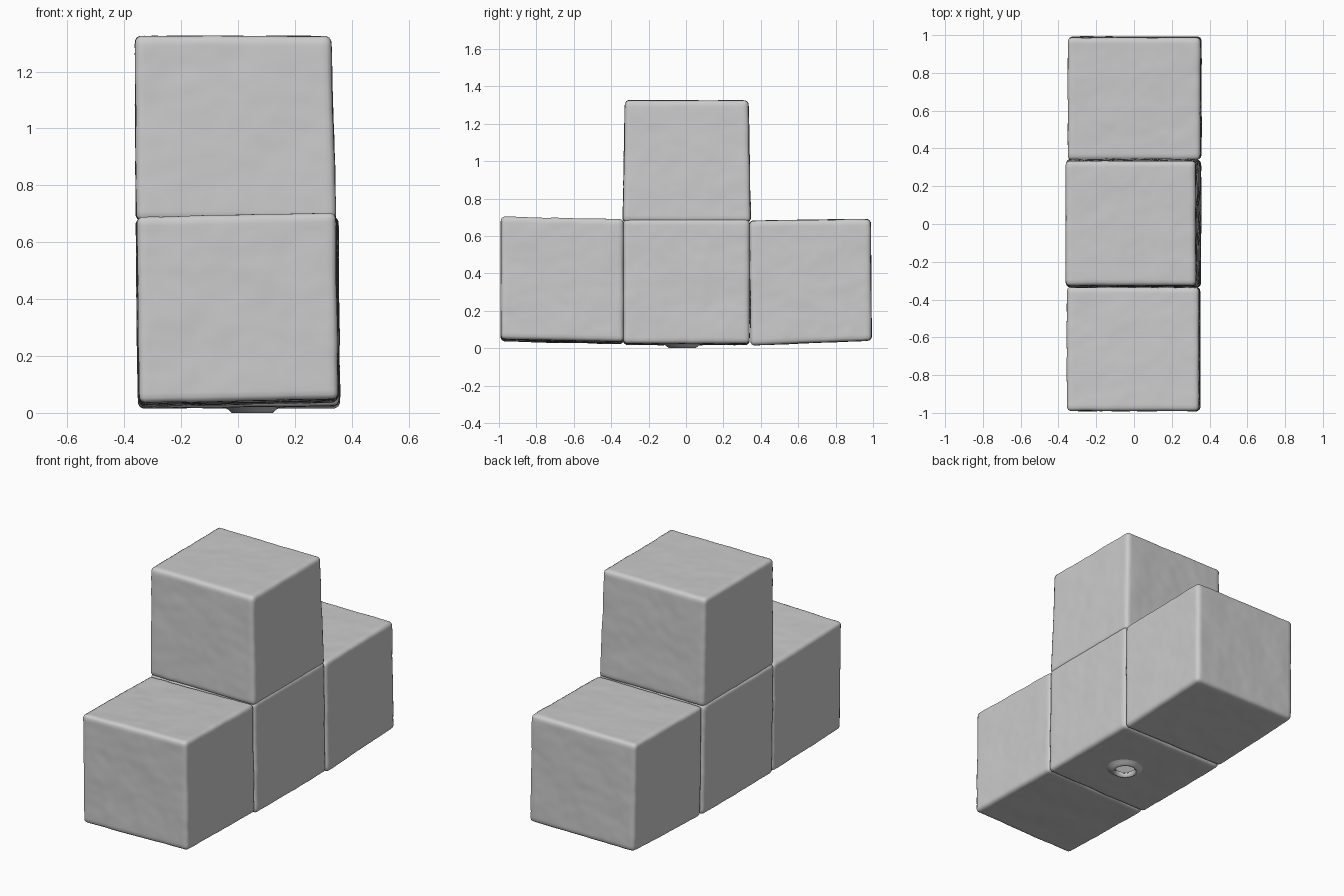
import bpy, bmesh, math
from mathutils import Vector, noise

old = bpy.data.objects.get("Cube")
if old:
    bpy.data.objects.remove(old)


def material(name, rgb):
    m = bpy.data.materials.new(name)
    m.use_nodes = True
    m.diffuse_color = (*rgb, 1)
    m.node_tree.nodes["Principled BSDF"].inputs["Base Color"].default_value = (*rgb, 1)
    return m


GREY = material("plain grey", (0.6, 0.6, 0.6))
HOLE = Vector((0.05, -0.02))
RADIUS = 0.06


def finish(bm, name):
    me = bpy.data.meshes.new(name)
    bm.to_mesh(me)
    bm.free()
    me.materials.append(GREY)
    ob = bpy.data.objects.new(name, me)
    bpy.context.collection.objects.link(ob)
    for p in me.polygons:
        p.use_smooth = True
    return ob


def block(name, corner, opposite, warp, rounding=0.022, opening=False):
    """Rounded, slightly uneven block; warp(u, v, w) bends it, u, v, w in -1..1."""
    lo, hi = Vector(corner), Vector(opposite)
    mid, half = (lo + hi) / 2, (hi - lo) / 2
    bm = bmesh.new()
    bmesh.ops.create_cube(bm, size=2)
    bmesh.ops.subdivide_edges(bm, edges=bm.edges[:], cuts=39, use_grid_fill=True)
    for v in bm.verts:
        unit = v.co.copy()
        p = Vector(a * b for a, b in zip(unit, half))
        inner = Vector(max(-h + rounding, min(h - rounding, c)) for c, h in zip(p, half))
        normal = (p - inner).normalized()
        p = mid + inner + normal * rounding
        bump = 0.003 * noise.noise(p * 6) + 0.0015 * noise.noise(p * 17)
        v.co = p + normal * bump + Vector(warp(*unit))
    if opening:
        # Open the underside inside the collar
        inside = [f for f in bm.faces if f.normal.z < -0.5
                  and (f.calc_center_median().xy - HOLE).length < RADIUS]
        bmesh.ops.delete(bm, geom=inside, context='FACES')
    bm.normal_update()
    return finish(bm, name)


# Row of three blocks with one on top of the middle
block("front_block", (-0.352, -0.99, 0.035), (0.348, -0.333, 0.69),
      lambda u, v, w: (-0.004 * w, 0, -0.007 * v + 0.007 * u))
block("middle_block", (-0.355, -0.335, 0.02), (0.352, 0.34, 0.687),
      lambda u, v, w: (-0.004 * w, 0, 0.004 * u), opening=True)
block("back_block", (-0.348, 0.342, 0.028), (0.355, 0.99, 0.686),
      lambda u, v, w: (-0.003 * w, -0.003 * w, 0.009 * v * (1 - w) / 2 + 0.004 * v))
block("upper_block", (-0.36, -0.332, 0.675), (0.336, 0.34, 1.325),
      lambda u, v, w: (-0.006 * w - 0.004 * u * w, -0.006 * v * w, 0))

# Flared collar around the opening below the middle block
bm = bmesh.new()
rings = []
for r, z in ((0.105, 0.022), (0.085, 0.012), (0.072, 0.0), (0.062, 0.0), (0.06, 0.03)):
    rings.append([bm.verts.new((HOLE.x + r * math.cos(a), HOLE.y + r * math.sin(a), z))
                  for a in (2 * math.pi * i / 32 for i in range(32))])
for a, b in zip(rings, rings[1:]):
    for i in range(32):
        j = (i + 1) % 32
        bm.faces.new((a[j], a[i], b[i], b[j]))
bmesh.ops.recalc_face_normals(bm, faces=bm.faces[:])
finish(bm, "opening_collar")
